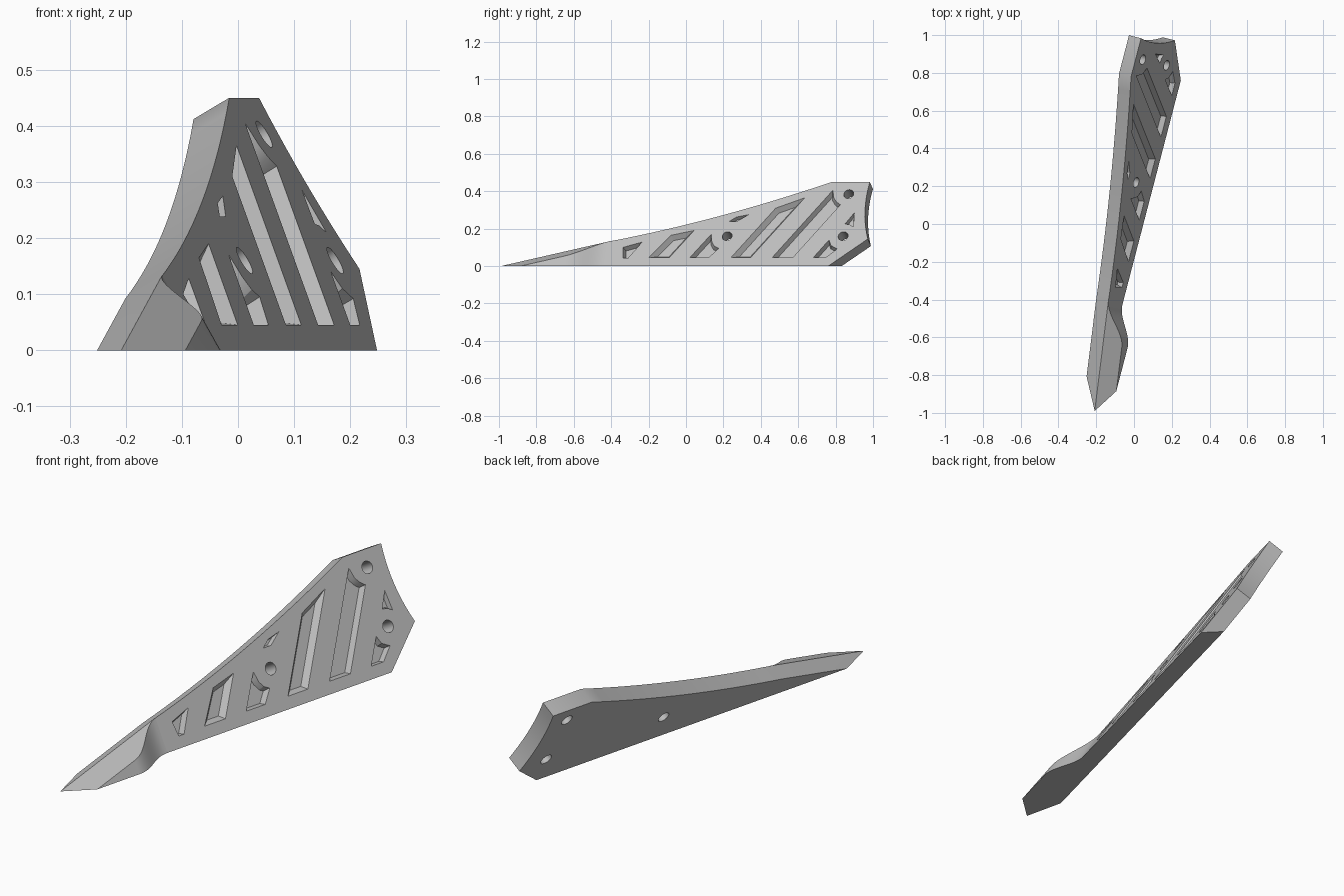
import bpy, bmesh, math
from mathutils import Vector

if "Cube" in bpy.data.objects:
    bpy.data.objects.remove(bpy.data.objects["Cube"], do_unlink=True)

# Leaning frame of the plate: along its length, up its slope, out of its face
YAW, LEAN = math.radians(14.6), math.radians(30)
ALONG = Vector((math.sin(YAW), math.cos(YAW), 0))
OUT = Vector((math.cos(YAW) * math.cos(LEAN), -math.sin(YAW) * math.cos(LEAN), math.sin(LEAN)))
UP = OUT.cross(ALONG)
ORIGIN = Vector((0.0465, -0.0126, 0))
THICK = 0.076

grey = bpy.data.materials.new("plain grey")
grey.use_nodes = True
grey.diffuse_color = (0.5, 0.5, 0.5, 1)
grey.node_tree.nodes["Principled BSDF"].inputs["Base Color"].default_value = (0.5, 0.5, 0.5, 1)


def world(u, v, d):
    return ORIGIN + ALONG * u + UP * v + OUT * d


def on_face(y, z):
    """Side elevation point projected onto the face, as length and slope."""
    v = z / UP.z
    return Vector(((y - ORIGIN.y - UP.y * v) / ALONG.y, v))


def loft(bm, low, high):
    """Closed solid between two matching rings."""
    a, b = [[bm.verts.new(p) for p in ring] for ring in (low, high)]
    bm.faces.new(a[::-1])
    bm.faces.new(b)
    for i in range(len(a)):
        j = (i + 1) % len(a)
        bm.faces.new((a[i], a[j], b[j], b[i]))


def trim(bm, point, normal):
    """Remove everything beyond a plane and cap the cut."""
    cut = bmesh.ops.bisect_plane(bm, geom=bm.verts[:] + bm.edges[:] + bm.faces[:],
                                 plane_co=point, plane_no=normal, clear_outer=True, dist=1e-5)
    bmesh.ops.holes_fill(bm, edges=[e for e in bm.edges if e.is_boundary], sides=0)


def make(name, bm):
    bmesh.ops.recalc_face_normals(bm, faces=bm.faces[:])
    mesh = bpy.data.meshes.new(name)
    bm.to_mesh(mesh)
    bm.free()
    mesh.materials.append(grey)
    ob = bpy.data.objects.new(name, mesh)
    bpy.context.collection.objects.link(ob)
    return ob


def inset(pts, amount):
    """Offset a ring inwards with mitred corners."""
    n = len(pts)
    area = sum(pts[i].x * pts[(i + 1) % n].y - pts[i].y * pts[(i + 1) % n].x for i in range(n))
    side = 1 if area > 0 else -1
    ring = []
    for i, p in enumerate(pts):
        a, b = (p - pts[i - 1]).normalized(), (pts[(i + 1) % n] - p).normalized()
        na, nb = Vector((-a.y, a.x)) * side, Vector((-b.y, b.x)) * side
        ring.append(p + (na + nb) * amount / (1 + na.dot(nb)))
    return ring


def curve(a, mid, b, steps):
    """Points of a quadratic curve passing through mid."""
    a, mid, b = Vector(a), Vector(mid), Vector(b)
    c = mid * 2 - (a + b) / 2
    return [a * (1 - t) ** 2 + c * 2 * t * (1 - t) + b * t * t
            for t in (i / steps for i in range(steps + 1))]


# Plate: side outline pushed back through the thickness
TIP, KNEE = (-0.99, 0), (-0.42, 0.13)
outline = [Vector(TIP)] + curve(KNEE, (0.17, 0.265), (0.78, 0.45), 16)
outline += curve((0.983, 0.45), (0.957, 0.295), (0.972, 0.145), 10) + [Vector((0.76, 0))]
outline = [on_face(*p) for p in outline]
bm = bmesh.new()
loft(bm, [world(*p, -THICK) for p in outline], [world(*p, 0) for p in outline])
trim(bm, Vector((0, 0, 0)), Vector((0, 0, -1)))
plate = make("plate", bm)

# Blind pockets with sloping walls: inset of the floor, depth, side outline
pockets = [
    (0.010, 0.027, [(-0.337, 0.10), (-0.235, 0.128), (-0.31, 0.043), (-0.337, 0.043)]),
    (0.020, 0.027, [(-0.2, 0.045), (-0.08, 0.165), (0.043, 0.19), (-0.09, 0.045)]),
    (0.011, 0.027, [(0.02, 0.045), (0.135, 0.17), (0.138, 0.13), (0.15, 0.108),
                    (0.175, 0.095), (0.12, 0.045)]),
    (0.020, 0.027, [(0.24, 0.045), (0.48, 0.31), (0.635, 0.365), (0.345, 0.045)]),
    (0.012, 0.027, [(0.46, 0.045), (0.785, 0.405), (0.79, 0.365), (0.803, 0.345),
                    (0.825, 0.328), (0.57, 0.045)]),
    (0.008, 0.027, [(0.68, 0.045), (0.765, 0.14), (0.775, 0.11), (0.808, 0.092), (0.745, 0.045)]),
    (0.006, 0.020, [(0.23, 0.238), (0.27, 0.262), (0.335, 0.275), (0.27, 0.238)]),
    (0.006, 0.020, [(0.85, 0.225), (0.9, 0.285), (0.895, 0.21), (0.875, 0.222)]),
]
bm = bmesh.new()
LIP = 0.004
for amount, depth, pts in pockets:
    ring = [on_face(*p) for p in pts]
    loft(bm, [world(*p, -depth) for p in inset(ring, amount)],
         [world(*p, LIP) for p in inset(ring, -amount * LIP / depth)])

# Three bolt holes right through the plate
for centre in ((0.22, 0.16), (0.87, 0.385), (0.84, 0.16)):
    c = on_face(*centre)
    ring = [c + 0.027 * Vector((math.cos(a), math.sin(a)))
            for a in (math.tau * i / 24 for i in range(24))]
    loft(bm, [world(*p, -THICK - 0.02) for p in ring], [world(*p, 0.02) for p in ring])
cutter = make("pocket_cutter", bm)
cutter.hide_render = True
cutter.hide_viewport = True
cut = plate.modifiers.new("pockets", 'BOOLEAN')
cut.operation, cut.solver, cut.object = 'DIFFERENCE', 'EXACT', cutter

# Apply the cut and drop the cutter
mesh = bpy.data.meshes.new_from_object(plate.evaluated_get(bpy.context.evaluated_depsgraph_get()))
plate.modifiers.clear()
plate.data = mesh
bpy.data.objects.remove(cutter, do_unlink=True)

# Toe: thick ledge that sweeps back into the plate, under a sloping top
LEDGE, START, END = 0.073, -0.647, -0.425
section = [(-1.4, 0), (-1.4, LEDGE)]
for i in range(17):
    t = i / 16
    section.append((START + (END - START) * t, LEDGE * (1 + math.cos(math.pi * t)) / 2))
bm = bmesh.new()
loft(bm, [world(u, -0.2, d) for u, d in section], [world(u, 0.4, d) for u, d in section])
trim(bm, Vector((0, 0, 0)), Vector((0, 0, -1)))
tip, knee = world(*on_face(*TIP), 0), world(*on_face(*KNEE), 0)
slope = (Vector((-0.088, -0.88, 0)) - tip).cross(knee - tip)
trim(bm, tip, slope if slope.z > 0 else -slope)
toe = make("toe", bm)

# Smooth the swept faces and keep the edges sharp
for ob in (plate, toe):
    bpy.ops.object.select_all(action='DESELECT')
    ob.select_set(True)
    bpy.context.view_layer.objects.active = ob
    bpy.ops.object.shade_smooth_by_angle(angle=math.radians(25))
